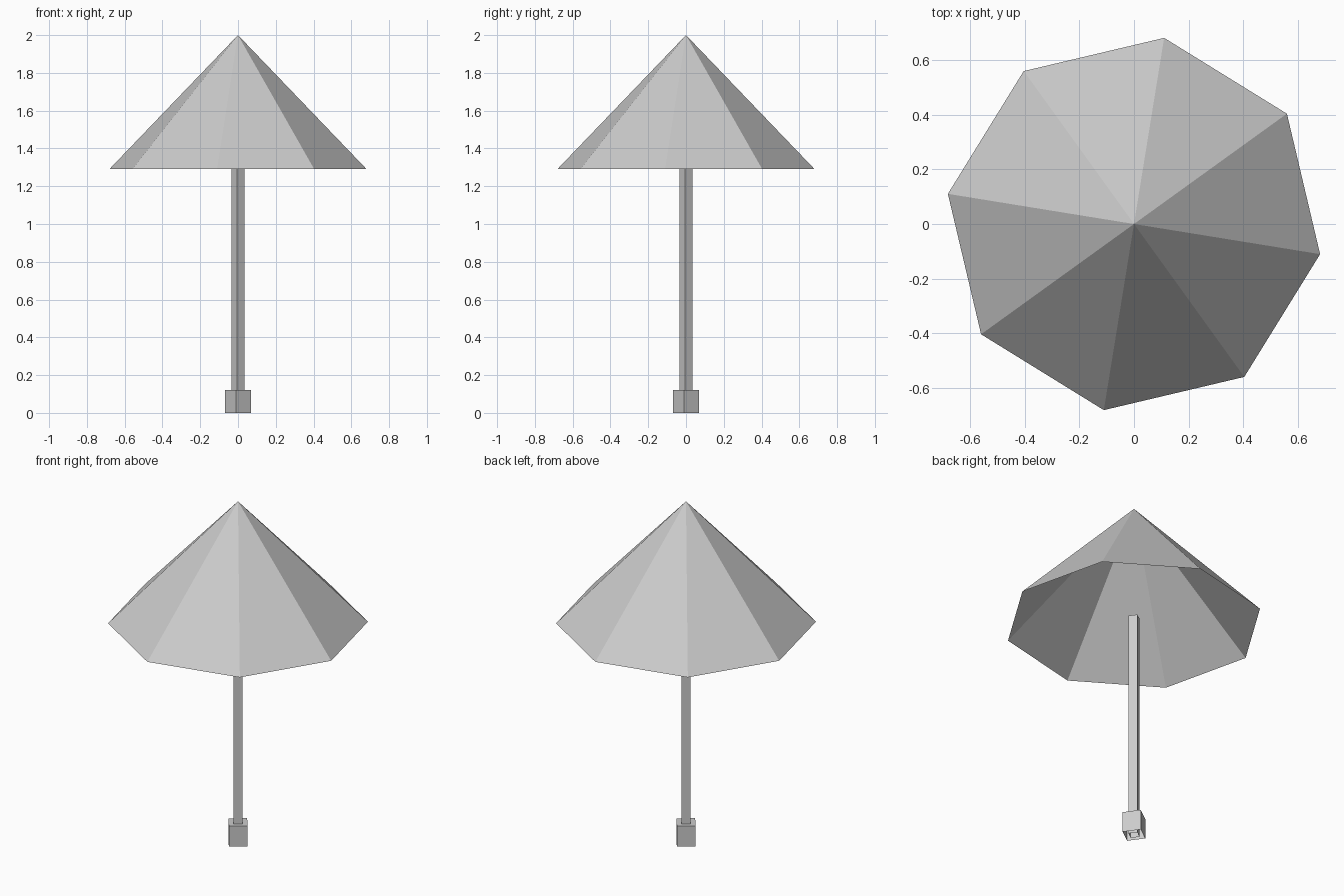
import bpy
import bmesh
import math

cube = bpy.data.objects.get("Cube")
if cube:
    bpy.data.objects.remove(cube, do_unlink=True)

TURN = math.radians(-9.2)  # shared twist of every part

grey = bpy.data.materials.new("light grey")
grey.use_nodes = True
grey.diffuse_color = (0.6, 0.6, 0.6, 1)
grey.node_tree.nodes["Principled BSDF"].inputs["Base Color"].default_value = (0.6, 0.6, 0.6, 1)


def ring(bm, sides, radius, z):
    angles = [TURN + math.tau * i / sides for i in range(sides)]
    return [bm.verts.new((radius * math.cos(a), radius * math.sin(a), z)) for a in angles]


def finish(bm, name):
    mesh = bpy.data.meshes.new(name)
    bm.to_mesh(mesh)
    bm.free()
    mesh.materials.append(grey)
    obj = bpy.data.objects.new(name, mesh)
    bpy.context.collection.objects.link(obj)


def square_post(name, radius, bottom, top):
    """Four-sided post, closed above and open below."""
    bm = bmesh.new()
    low, high = ring(bm, 4, radius, bottom), ring(bm, 4, radius, top)
    for i in range(4):
        j = (i + 1) % 4
        bm.faces.new((low[i], low[j], high[j], high[i]))
    bm.faces.new(high)
    finish(bm, name)


# Canopy: open eight-sided cone
bm = bmesh.new()
rim = ring(bm, 8, 0.69, 1.29)
apex = bm.verts.new((0, 0, 2))
for i in range(8):
    bm.faces.new((rim[i], rim[(i + 1) % 8], apex))
finish(bm, "canopy")

# Pole and foot
square_post("pole", 0.035, 0, 1.335)
square_post("foot", 0.07, 0, 0.12)
